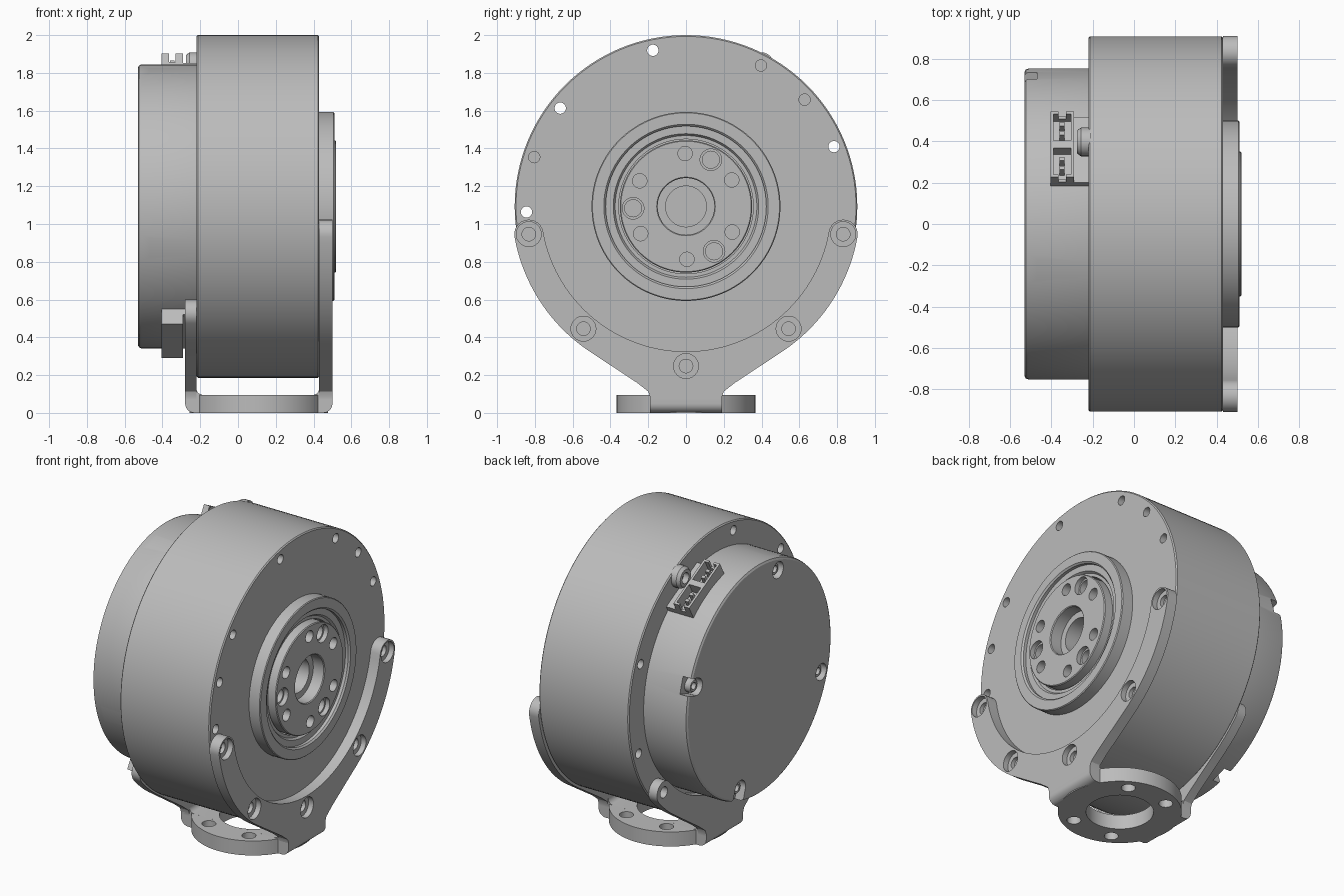
import bpy, bmesh
from math import cos, sin, pi, radians
from mathutils import Matrix, Vector

if "Cube" in bpy.data.objects:
    bpy.data.objects.remove(bpy.data.objects["Cube"])

AXIS_Z = 1.093   # height of the motor axis, which runs along x
BOLT_R = 0.845   # bolt circle radius
FOOT_X = 0.11    # centre of the foot

grey = bpy.data.materials.new("machined grey")
grey.use_nodes = True
grey.diffuse_color = (0.5, 0.5, 0.5, 1)
grey.node_tree.nodes["Principled BSDF"].inputs["Base Color"].default_value = (0.5, 0.5, 0.5, 1)


def finish(name, bm):
    bmesh.ops.recalc_face_normals(bm, faces=bm.faces)
    mesh = bpy.data.meshes.new(name)
    bm.to_mesh(mesh)
    bm.free()
    obj = bpy.data.objects.new(name, mesh)
    obj.data.materials.append(grey)
    bpy.context.collection.objects.link(obj)
    return obj


def lathe(name, profile, y=0, z=AXIS_Z, steps=32):
    """Turn (x, radius) points about a line along x."""
    bm = bmesh.new()
    verts = [bm.verts.new((px, y, z + r)) for px, r in profile]
    edges = [bm.edges.new(pair) for pair in zip(verts, verts[1:])]
    bmesh.ops.spin(bm, geom=verts + edges, cent=(0, y, z), axis=(1, 0, 0),
                   angle=2 * pi, steps=steps, use_merge=True)
    bmesh.ops.remove_doubles(bm, verts=bm.verts, dist=1e-5)
    return finish(name, bm)


def rod(name, x0, x1, r, y, z):
    return lathe(name, [(x0, 0), (x0, r), (x1, r), (x1, 0)], y, z)


def prism(name, points, place, direction):
    bm = bmesh.new()
    face = bm.faces.new([bm.verts.new(place(a, b)) for a, b in points])
    new = bmesh.ops.extrude_face_region(bm, geom=[face])["geom"]
    bmesh.ops.translate(bm, vec=direction, verts=[v for v in new if isinstance(v, bmesh.types.BMVert)])
    return finish(name, bm)


def disc(name, x, y, r, z0, z1, steps=32):
    return prism(name, arc(x, y, r, 0, 360 - 360 / steps, steps),
                 lambda a, b: (a, b, z0), (0, 0, z1 - z0))


def arc(cx, cy, r, a0, a1, n=16):
    angles = [radians(a0 + (a1 - a0) * i / (n - 1)) for i in range(n)]
    return [(cx + r * cos(a), cy + r * sin(a)) for a in angles]


def polar(r, deg):
    return r * cos(radians(deg)), AXIS_Z + r * sin(radians(deg))


def block(name, deg, x0, x1, r0, r1, t0, t1):
    """Box placed by radius and tangent offset at an angle round the axis."""
    bm = bmesh.new()
    bmesh.ops.create_cube(bm, size=1)
    size = Matrix.Diagonal((x1 - x0, r1 - r0, t1 - t0, 1))
    centre = Matrix.Translation(((x0 + x1) / 2, (r0 + r1) / 2, (t0 + t1) / 2))
    turn = Matrix.Translation((0, 0, AXIS_Z)) @ Matrix.Rotation(radians(deg), 4, 'X')
    bm.transform(turn @ centre @ size)
    return finish(name, bm)


def boolean(obj, others, mode='DIFFERENCE'):
    for other in others:
        mod = obj.modifiers.new("cut", 'BOOLEAN')
        mod.operation, mod.solver, mod.object = mode, 'EXACT', other
        bpy.context.view_layer.objects.active = obj
        bpy.ops.object.modifier_apply(modifier=mod.name)
        bpy.data.objects.remove(other)


# Drum housing with the raised bearing ring and a pocket for the hub
body = lathe("drum_housing", [
    (-0.22, 0), (-0.22, 0.9), (-0.213, 0.907), (0.423, 0.907), (0.43, 0.9),
    (0.43, 0.5), (0.505, 0.5), (0.51, 0.495), (0.51, 0.435), (0.5, 0.425), (0.48, 0.425),
    (0.48, 0.385), (0.465, 0.375), (0.465, 0.356), (0, 0.356), (0, 0)], steps=128)
boolean(body, [rod("hole", -0.3, 0.5, 0.03, *polar(BOLT_R, a)) for a in (22, 102, 142, 182, 342)])
boolean(body, [rod("hole", 0.37, 0.5, 0.03, *polar(BOLT_R, a)) for a in (42, 62, 162)])

# Output hub with bore, screw holes and dowel holes
hub = lathe("output_hub", [
    (0, 0), (0, 0.35), (0.515, 0.35), (0.52, 0.345), (0.52, 0.155), (0.515, 0.15),
    (0.44, 0.15), (0.44, 0.108), (0.05, 0.108), (0.05, 0)], steps=96)
boolean(hub, [rod("hole", 0.4, 0.6, 0.038, *polar(0.28, a)) for a in (30, 91, 151, 211, 271, 331)])
boolean(hub, [lathe("hole", [(0.35, 0), (0.35, 0.045), (0.49, 0.045), (0.49, 0.057), (0.6, 0.057), (0.6, 0)],
                    *polar(0.28, a)) for a in (62, 182, 302)])

# Rear cover with four screw notches in its rim
cover = lathe("rear_cover", [
    (-0.2, 0), (-0.2, 0.752), (-0.51, 0.752), (-0.523, 0.747), (-0.53, 0.735), (-0.53, 0)], steps=128)
NOTCHES = [17 + 90 * i for i in range(4)]
for a in NOTCHES:
    boolean(cover, [block("notch", a, -0.6, -0.47, 0.67, 0.85, -0.055, 0.055),
                    rod("notch", -0.6, -0.471, 0.054, *polar(0.67, a))])


def screw(name, x0, x1, r, deg, radius):
    """Button head whose socket faces the rear."""
    s, d = r * 0.5, x1 - x0
    return lathe(name, [(x1, 0), (x1, r), (x0 + d * 0.3, r), (x0, r * 0.8), (x0, s),
                        (x0 + d * 0.6, s), (x0 + d * 0.6, 0)], *polar(radius, deg), steps=24)


for i, a in enumerate(NOTCHES):
    screw(f"cover_screw_{i + 1}", -0.505, -0.46, 0.045, a, 0.67)

# Plug sockets with a ledge beneath and a screw beside each
for side, a in (("upper", 62), ("lower", 240)):
    plug = block(f"{side}_socket", a, -0.405, -0.29, 0.7, 0.822, -0.18, 0.18)
    boolean(plug, [block("pocket", a, -0.39, -0.305, 0.745, 0.9, t, t + 0.145) for t in (-0.165, 0.02)])
    boolean(plug, [block("slot", a, -0.365, -0.33, 0.77, 0.9, t, t + 0.05) for t in (-0.2, 0.15)])
    block(f"{side}_socket_ledge", a, -0.295, -0.21, 0.7, 0.765, -0.18, 0.18)
    for i, t in enumerate((-0.12, -0.07, 0.07, 0.12)):
        block(f"{side}_pin_{i + 1}", a, -0.36, -0.335, 0.74, 0.805, t - 0.01, t + 0.01)
screw("housing_screw", -0.275, -0.21, 0.07, 62, BOLT_R)


# Bracket plates: a crescent with rounded ends running down to the foot
def crescent(name, x0, x1, end, cap, leave):
    inner, outer = BOLT_R - cap, BOLT_R + cap
    cy, cz = polar(BOLT_R, end)
    half = arc(cy, cz, cap, end + 180, end, 14)
    half += arc(0, AXIS_Z, outer, end, leave, 20)[1:]
    half += [(0.26, 0.16), (0.225, 0.133), (0.2, 0.113), (0.19, 0.085), (0.19, 0.07)]
    left = [(-y, z) for y, z in reversed(half)]
    bow = arc(0, AXIS_Z, inner, -180 - end, end, 60)[1:-1]
    return prism(name, half + left + bow, lambda y, z: (x0, y, z), (x1 - x0, 0, 0))


front_plate = crescent("front_bracket_plate", 0.43, 0.5, -10, 0.077, -56)
rear_plate = crescent("rear_bracket_plate", -0.28, -0.219, -42, 0.072, -56)
boolean(front_plate, [lathe("counterbore", [(0.44, 0), (0.44, 0.036), (0.465, 0.036), (0.465, 0.066),
                                          (0.6, 0.066), (0.6, 0)], *polar(BOLT_R, -90 + 40 * i))
                      for i in range(-2, 3)])
boolean(rear_plate, [rod("hole", -0.4, -0.235, 0.036, *polar(BOLT_R, a)) for a in (-42, 222)])

# Foot: a bent strip joined to a round flange with five holes
bend = ([(-0.28, 0.14)] + arc(-0.23, 0.05, 0.05, 180, 270, 8) + arc(0.45, 0.05, 0.05, 270, 360, 8)
        + [(0.5, 0.14), (0.43, 0.14)] + arc(0.395, 0.13, 0.035, 0, -90, 6)
        + arc(-0.185, 0.13, 0.035, 270, 180, 6) + [(-0.22, 0.14)])
foot = prism("foot", bend, lambda x, z: (x, -0.19, z), (0, 0.38, 0))
boolean(foot, [disc("flange", FOOT_X, 0, 0.367, 0, 0.0949, 96)], 'UNION')
boolean(foot, [disc("hole", FOOT_X, 0, 0.2, -0.1, 0.13, 64)])
boolean(foot, [disc("hole", FOOT_X + 0.29 * cos(radians(a)), 0.29 * sin(radians(a)), 0.042, -0.1, 0.13)
               for a in (60, 120, 240, 300)])

# Smooth round surfaces, keep machined edges crisp
bpy.ops.object.select_all(action='DESELECT')
for obj in bpy.context.collection.objects:
    if obj.type == 'MESH' and obj.data.materials and obj.data.materials[0] == grey:
        obj.select_set(True)
        bpy.context.view_layer.objects.active = obj
bpy.ops.object.shade_smooth_by_angle(angle=radians(30))
